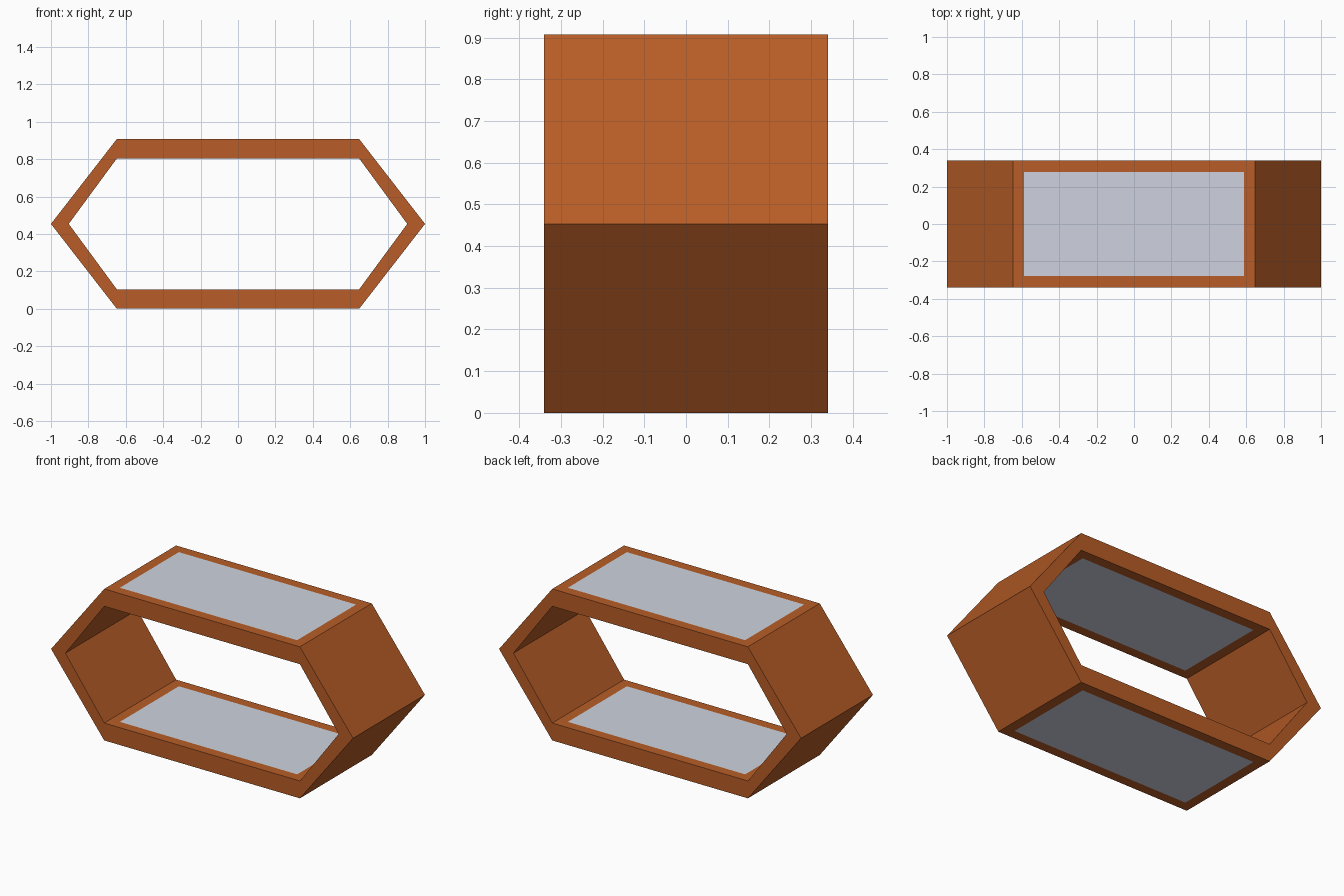
import bpy, bmesh

if "Cube" in bpy.data.objects:
    bpy.data.objects.remove(bpy.data.objects["Cube"])

def material(name, color):
    m = bpy.data.materials.new(name)
    m.diffuse_color = color
    m.use_nodes = True
    m.node_tree.nodes["Principled BSDF"].inputs["Base Color"].default_value = m.diffuse_color
    return m

HALF_DEPTH = 0.34
HEIGHT = 0.907
MID = HEIGHT / 2

def hexagon(flat_x, tip_x, half_h):
    return [(-flat_x, MID - half_h), (flat_x, MID - half_h), (tip_x, MID),
            (flat_x, MID + half_h), (-flat_x, MID + half_h), (-tip_x, MID)]

outer = hexagon(0.648, 1.0, MID)
inner = hexagon(0.648, 0.905, MID - 0.104)

bm = bmesh.new()

def ring(profile, y):
    return [bm.verts.new((x, y, z)) for x, z in profile]

# Hollow hexagonal frame
of, ob = ring(outer, -HALF_DEPTH), ring(outer, HALF_DEPTH)
nf, nb = ring(inner, -HALF_DEPTH), ring(inner, HALF_DEPTH)
for i in range(6):
    j = (i + 1) % 6
    for a, b in ((of, ob), (ob, nb), (nb, nf), (nf, of)):
        bm.faces.new((a[i], a[j], b[j], b[i]))
bmesh.ops.recalc_face_normals(bm, faces=bm.faces)

# Flush grey panels on both sides of the top and bottom slabs
panels = [f for f in bm.faces if abs(f.normal.z) > 0.99]
bmesh.ops.inset_individual(bm, faces=panels, thickness=0.086)
for f in panels:
    f.material_index = 1

mesh = bpy.data.meshes.new("hexagonal_shelf_frame")
bm.to_mesh(mesh)
bm.free()
mesh.materials.append(material("wood", (0.48, 0.11, 0.02, 1)))
mesh.materials.append(material("panel_grey", (0.62, 0.65, 0.74, 1)))
obj = bpy.data.objects.new("hexagonal_shelf_frame", mesh)
bpy.context.collection.objects.link(obj)
